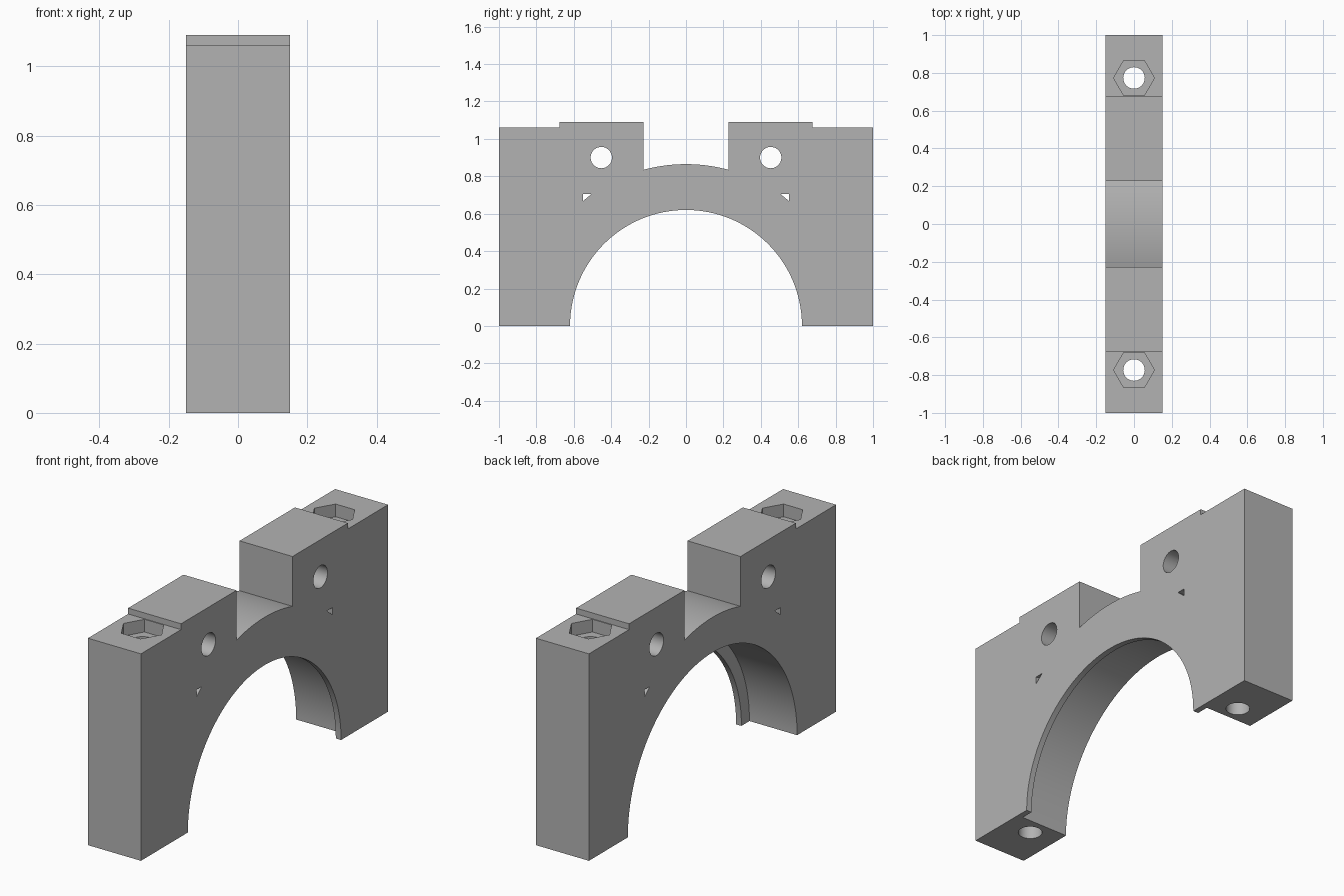
import bpy, bmesh, math
from mathutils import Vector

cube = bpy.data.objects.get("Cube")
if cube:
    bpy.data.objects.remove(cube, do_unlink=True)

HALF_W = 0.15        # half thickness along x
LIP_R, BORE_R = 0.62, 0.685
LIP_W = 0.03
CROWN_R = 0.865      # curved floor of the top slot

grey = bpy.data.materials.new("plain_grey")
GREY = (0.45, 0.45, 0.45, 1)
grey.use_nodes = True
grey.diffuse_color = GREY
grey.node_tree.nodes["Principled BSDF"].inputs["Base Color"].default_value = GREY


def prism(name, points, direction):
    """Extrude a closed loop of 3D points along a direction."""
    bm = bmesh.new()
    face = bm.faces.new([bm.verts.new(p) for p in points])
    new = bmesh.ops.extrude_face_region(bm, geom=[face])["geom"]
    moved = [v for v in new if isinstance(v, bmesh.types.BMVert)]
    bmesh.ops.translate(bm, verts=moved, vec=Vector(direction))
    bmesh.ops.recalc_face_normals(bm, faces=bm.faces)
    mesh = bpy.data.meshes.new(name)
    bm.to_mesh(mesh)
    bm.free()
    mesh.materials.append(grey)
    obj = bpy.data.objects.new(name, mesh)
    bpy.context.collection.objects.link(obj)
    return obj


def arc(radius, start, end, n):
    return [(radius * math.cos(start + (end - start) * i / n),
             radius * math.sin(start + (end - start) * i / n)) for i in range(n + 1)]


def circle(radius, n):
    return arc(radius, 0, 2 * math.pi, n)[:-1]


def side_prism(name, outline, x0, x1):
    """Prism from a (y, z) outline between two x positions."""
    return prism(name, [(x0, y, z) for y, z in outline], (x1 - x0, 0, 0))


def top_prism(name, outline, y, z0, z1):
    """Prism from an (x, y) outline moved to y, between two heights."""
    return prism(name, [(a, b + y, z0) for a, b in outline], (0, 0, z1 - z0))


# Body outline: stepped right half, mirrored, with the slot floor and arch
steps = [(1, 0), (1, 1.06), (0.675, 1.06), (0.675, 1.09), (0.227, 1.09)]
slot = math.acos(0.227 / CROWN_R)
outline = (steps + arc(CROWN_R, slot, math.pi - slot, 24)
           + [(-y, z) for y, z in reversed(steps)]
           + arc(LIP_R, math.pi, 0, 96))
body = side_prism("bearing_cap", outline, -HALF_W, HALF_W)

# Wider bore that leaves a thin lip on the +x side
cutters = [side_prism("bore_cutter", circle(BORE_R, 192), -0.3, HALF_W - LIP_W)]

for s in (-1, 1):
    # Cross hole and small triangular window
    hole = [(y + s * 0.453, z + 0.9) for y, z in circle(0.057, 48)]
    cutters.append(side_prism("cross_hole_cutter", hole, -0.3, 0.3))
    window = [(s * 0.55, 0.705), (s * 0.506, 0.705), (s * 0.55, 0.668)]
    cutters.append(side_prism("window_cutter", window, -0.3, 0.3))
    # Bolt hole with hexagonal nut pocket
    cutters.append(top_prism("nut_pocket_cutter", circle(0.108, 6), s * 0.773, 0.995, 1.3))
    cutters.append(top_prism("bolt_hole_cutter", circle(0.057, 48), s * 0.773, -0.2, 1.2))

bpy.context.view_layer.objects.active = body
for cutter in cutters:
    cutter.hide_render = True
    mod = body.modifiers.new(cutter.name, "BOOLEAN")
    mod.operation, mod.solver, mod.object = "DIFFERENCE", "EXACT", cutter
    bpy.ops.object.modifier_apply(modifier=mod.name)
    bpy.data.objects.remove(cutter, do_unlink=True)

# Smooth the curved walls, keep the machined edges sharp
bpy.ops.object.select_all(action="DESELECT")
body.select_set(True)
bpy.ops.object.shade_smooth_by_angle(angle=math.radians(25))
